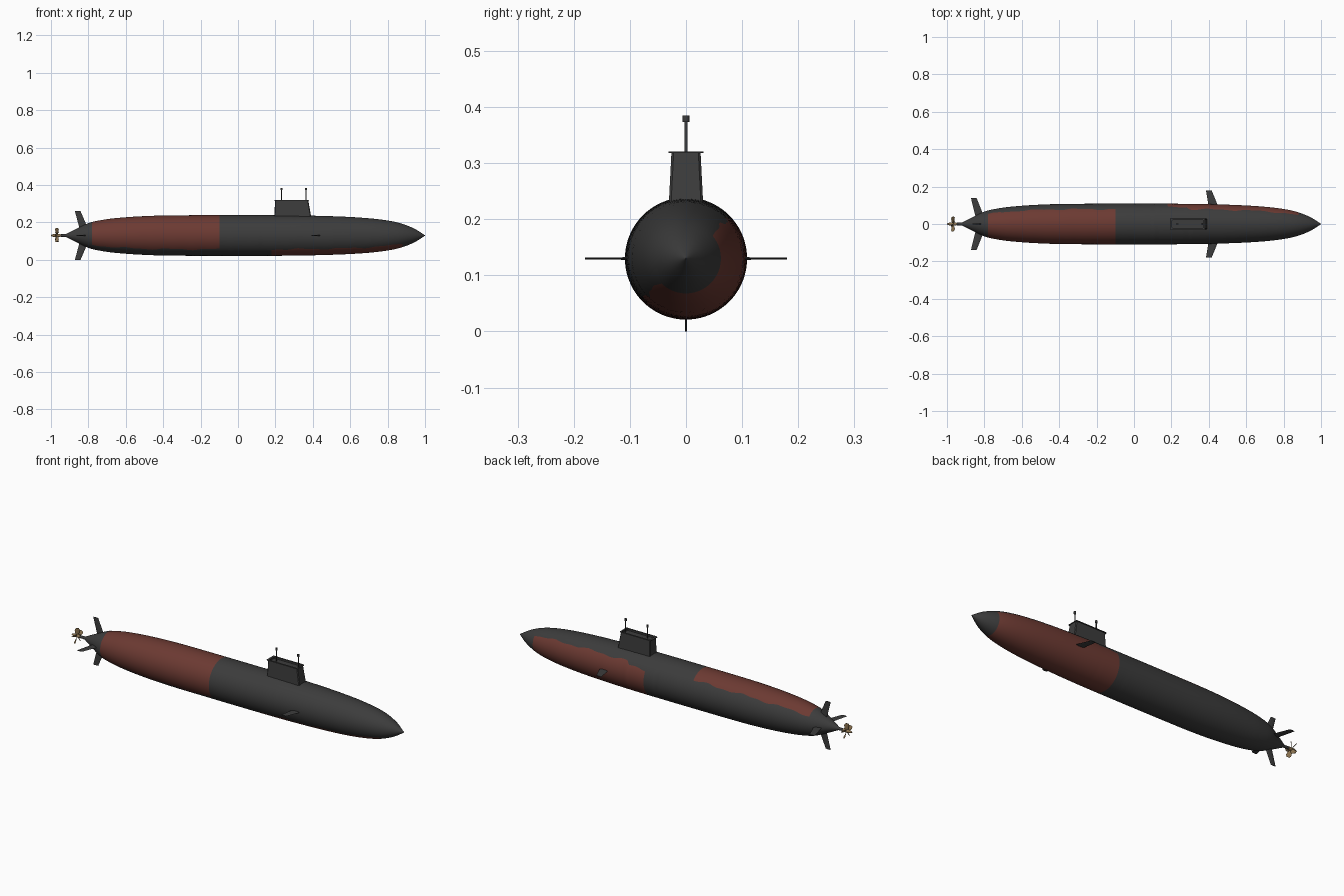
import bpy, bmesh
from math import sin, cos, pi, radians
from mathutils import Matrix, Vector

if "Cube" in bpy.data.objects:
    bpy.data.objects.remove(bpy.data.objects["Cube"])

AXIS = 0.13  # height of the hull centreline


def material(name, rgb):
    m = bpy.data.materials.new(name)
    m.use_nodes = True
    m.diffuse_color = (*rgb, 1)
    bsdf = m.node_tree.nodes["Principled BSDF"]
    bsdf.inputs["Base Color"].default_value = (*rgb, 1)
    bsdf.inputs["Roughness"].default_value = 0.7
    return m


GREY = material("dark grey", (0.045, 0.045, 0.045))
RED = material("rust red", (0.15, 0.042, 0.032))
BRONZE = material("bronze", (0.27, 0.18, 0.085))


def finish(bm, name, *mats, smooth=True):
    bmesh.ops.recalc_face_normals(bm, faces=bm.faces)
    mesh = bpy.data.meshes.new(name)
    bm.to_mesh(mesh)
    bm.free()
    for m in mats:
        mesh.materials.append(m)
    ob = bpy.data.objects.new(name, mesh)
    bpy.context.collection.objects.link(ob)
    if smooth:
        bpy.ops.object.select_all(action="DESELECT")
        ob.select_set(True)
        bpy.context.view_layer.objects.active = ob
        bpy.ops.object.shade_smooth_by_angle(angle=radians(35))
    return ob


def loft(bm, rings):
    """Skin a list of equal closed rings and cap both ends."""
    loops = [[bm.verts.new(p) for p in r] for r in rings]
    n = len(loops[0])
    for a, b in zip(loops, loops[1:]):
        for i in range(n):
            j = (i + 1) % n
            bm.faces.new((a[i], a[j], b[j], b[i]))
    bm.faces.new(loops[0])
    bm.faces.new(loops[-1])


# Hull: smooth lathe whose ring vertices follow the two wavy paint borders
PROFILE = [(-0.92, 0.008), (-0.86, 0.038), (-0.8, 0.066), (-0.76, 0.077),
           (-0.68, 0.09), (-0.55, 0.101), (-0.4, 0.107), (-0.2, 0.1085),
           (0.2, 0.1085), (0.4, 0.106), (0.6, 0.099), (0.75, 0.087),
           (0.86, 0.068), (0.94, 0.038), (1.0, 0.001)]


def radius(x):
    """Cubic interpolation through the hull profile."""
    P = PROFILE
    k = max(i for i in range(len(P) - 1) if P[i][0] <= x + 1e-6)

    def slope(i):
        a, b = P[max(i - 1, 0)], P[min(i + 1, len(P) - 1)]
        return (b[1] - a[1]) / (b[0] - a[0])

    (x0, r0), (x1, r1) = P[k], P[k + 1]
    h = x1 - x0
    t = min((x - x0) / h, 1)
    return ((2*t**3 - 3*t*t + 1) * r0 + (t**3 - 2*t*t + t) * h * slope(k)
            + (3*t*t - 2*t**3) * r1 + (t**3 - t*t) * h * slope(k + 1))


def ripple(x, s):
    return 2.5 * sin(27 * x + s) + 1.5 * sin(61 * x + 2 * s)


SEG = 72
rings = []
for i in range(97):
    x = -0.92 + 0.02 * i
    r = radius(x)
    upper = radians(43 + ripple(x, 0) - (10 if 0.1 < x < 0.28 else 0))
    lower = radians(223 + ripple(x, 2))
    ring = []
    for s in range(SEG):
        f = s / (SEG / 2)
        a = (upper + (lower - upper) * f if f < 1
             else lower + (upper + 2 * pi - lower) * (f - 1))
        ring.append((x, r * cos(a), AXIS + r * sin(a)))
    rings.append(ring)
bm = bmesh.new()
loft(bm, rings)
bm.faces.ensure_lookup_table()
for i in range(96):
    x = -0.91 + 0.02 * i
    for s in range(SEG):
        near_side = s < SEG / 2
        aft = -0.78 < x < -0.1 and near_side
        fore = 0.18 < x < 0.88 and not near_side
        bm.faces[i * SEG + s].material_index = int(aft or fore)
finish(bm, "hull", GREY, RED)


# Fins: tapered foil plates turned about the hull axis
def fin(name, root, tip, angle):
    rings = []
    for span, aft, front, thick in (root, tip):
        chord = front - aft
        section = [(0, 0), (0.3, 0.5), (0.75, 0.5), (1, 0), (0.75, -0.5), (0.3, -0.5)]
        rings.append([Vector((aft + u * chord, span, v * thick)) for u, v in section])
    bm = bmesh.new()
    loft(bm, rings)
    bm.transform(Matrix.Translation((0, 0, AXIS)) @ Matrix.Rotation(angle, 4, "X"))
    finish(bm, name, GREY, smooth=False)


for name, turn in (("left", 0), ("upper", 1), ("right", 2), ("lower", 3)):
    reach = 0.13 if turn % 2 else 0.14
    fin(name + "_stern_fin", (0.01, -0.84, -0.79, 0.006),
        (reach, -0.872, -0.842, 0.003), turn * pi / 2)
for name, angle in (("left", 0), ("right", pi)):
    fin(name + "_bow_plane", (0.09, 0.4, 0.452, 0.005),
        (0.18, 0.385, 0.415, 0.003), angle)


# Sail: tapered tower with a thin lip and a sunken bridge
def box_ring(x0, x1, hw, z, c=0.004):
    pts = []
    for x, y, order in ((x0, -hw, 0), (x1, -hw, 1), (x1, hw, 0), (x0, hw, 1)):
        dx = c if x == x0 else -c
        dy = c if y < 0 else -c
        pair = [(x, y + dy, z), (x + dx, y, z)]
        pts += pair[::-1] if order else pair
    return pts


bm = bmesh.new()
loft(bm, [box_ring(0.193, 0.396, 0.032, 0.2), box_ring(0.198, 0.376, 0.026, 0.318),
          box_ring(0.192, 0.38, 0.031, 0.318), box_ring(0.192, 0.38, 0.031, 0.321),
          box_ring(0.203, 0.372, 0.022, 0.321), box_ring(0.203, 0.372, 0.022, 0.312)])
finish(bm, "sail", GREY, smooth=False)


def rod(name, mat, profile, matrix, sides=16):
    """Round part from (position, radius) pairs along local z."""
    bm = bmesh.new()
    loft(bm, [[(r * cos(2 * pi * k / sides), r * sin(2 * pi * k / sides), z)
               for k in range(sides)] for z, r in profile])
    bm.transform(matrix)
    finish(bm, name, mat)


# Masts with small heads
for name, x in (("aft_mast", 0.232), ("fore_mast", 0.364)):
    rod(name, GREY, [(0.31, 0.003), (0.373, 0.003), (0.373, 0.006), (0.385, 0.006)],
        Matrix.Translation((x, 0, 0)))

# Propeller shaft, hub and five pitched blades
ALONG = Matrix.Translation((0, 0, AXIS)) @ Matrix.Rotation(pi / 2, 4, "Y")
rod("propeller_shaft", GREY, [(-0.96, 0.006), (-0.9, 0.009)], ALONG)
rod("propeller_hub", BRONZE, [(-1.0, 0.003), (-0.985, 0.008), (-0.95, 0.009)], ALONG)

bm = bmesh.new()
for k in range(5):
    blade = bmesh.new()
    rings = []
    for span, half, pitch in ((0.004, 0.006, 60), (0.018, 0.011, 48),
                              (0.032, 0.013, 40), (0.041, 0.007, 35)):
        a = radians(pitch)
        rings.append([(u * half * cos(a) - v * sin(a), u * half * sin(a) + v * cos(a), span)
                      for u, v in ((-1, 0), (0, 0.0012), (1, 0), (0, -0.0012))])
    loft(blade, rings)
    blade.transform(Matrix.Translation((-0.968, 0, AXIS))
                    @ Matrix.Rotation(2 * pi * k / 5, 4, "X"))
    temp = bpy.data.meshes.new("blade")
    blade.to_mesh(temp)
    blade.free()
    bm.from_mesh(temp)
    bpy.data.meshes.remove(temp)
finish(bm, "propeller_blades", BRONZE)
